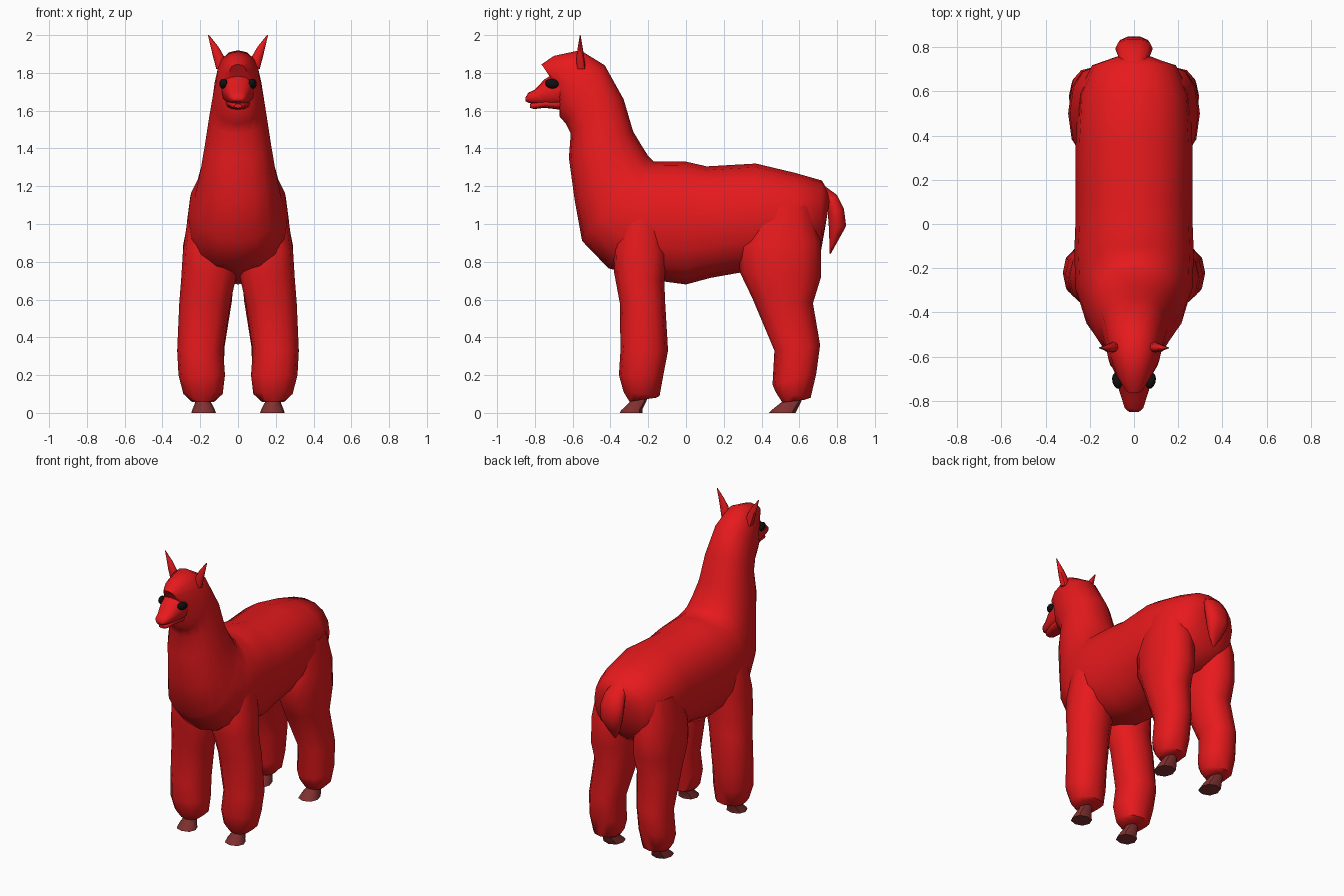
import bpy, bmesh
from math import sin, cos, pi, radians, copysign


def material(name, rgb):
    m = bpy.data.materials.new(name)
    m.diffuse_color = (*rgb, 1)
    return m


RED = material("red_fleece", (0.8, 0.01, 0.012))
DARK = material("dark_hoof", (0.22, 0.03, 0.03))
BLACK = material("black_eye", (0.005, 0.005, 0.005))


def smooth(ob, angle):
    bpy.ops.object.select_all(action='DESELECT')
    ob.select_set(True)
    bpy.context.view_layer.objects.active = ob
    bpy.ops.object.shade_smooth_by_angle(angle=radians(angle))


def power(v, e):
    return copysign(abs(v) ** e, v)


def loft(name, rings, mat, n=12, side=1, e=0.88, angle=50):
    """Each ring: y,z of one outline edge, y,z of the other, half width, centre x."""
    bm = bmesh.new()
    loops = []
    for y1, z1, y2, z2, w, cx in rings:
        loop = []
        for i in range(n):
            a = 2 * pi * i / n
            c, s = power(cos(a), e), power(sin(a), e)
            loop.append(bm.verts.new((side * (cx + w * c),
                                      (y1 + y2) / 2 + (y1 - y2) / 2 * s,
                                      (z1 + z2) / 2 + (z1 - z2) / 2 * s)))
        loops.append(loop)
    for a, b in zip(loops, loops[1:]):
        for i in range(n):
            j = (i + 1) % n
            bm.faces.new((a[i], a[j], b[j], b[i]))
    bm.faces.new(loops[0])
    bm.faces.new(loops[-1])
    bmesh.ops.recalc_face_normals(bm, faces=bm.faces)
    me = bpy.data.meshes.new(name)
    bm.to_mesh(me)
    bm.free()
    me.materials.append(mat)
    ob = bpy.data.objects.new(name, me)
    bpy.context.collection.objects.link(ob)
    smooth(ob, angle)
    return ob


# Torso, neck and woolly head in one sweep from rump to forelock
loft("body", [
    (0.765, 1.15, 0.74, 1.00, 0.08, 0),
    (0.72, 1.23, 0.715, 0.86, 0.19, 0),
    (0.58, 1.27, 0.60, 0.76, 0.252, 0),
    (0.37, 1.32, 0.30, 0.745, 0.265, 0),
    (0.11, 1.305, 0.13, 0.715, 0.265, 0),
    (0.00, 1.33, 0.00, 0.68, 0.265, 0),
    (-0.10, 1.33, -0.15, 0.70, 0.27, 0),
    (-0.17, 1.33, -0.41, 0.765, 0.265, 0),
    (-0.20, 1.36, -0.55, 0.91, 0.23, 0),
    (-0.235, 1.415, -0.59, 1.13, 0.20, 0),
    (-0.28, 1.49, -0.62, 1.35, 0.175, 0),
    (-0.33, 1.66, -0.61, 1.48, 0.152, 0),
    (-0.43, 1.84, -0.635, 1.53, 0.132, 0),
    (-0.56, 1.92, -0.67, 1.57, 0.115, 0),
    (-0.70, 1.89, -0.67, 1.64, 0.08, 0),
    (-0.765, 1.845, -0.70, 1.75, 0.045, 0)], RED, n=16)

# Face: upper muzzle and lower jaw
loft("muzzle", [
    (-0.58, 1.83, -0.58, 1.62, 0.095, 0),
    (-0.68, 1.81, -0.68, 1.62, 0.087, 0),
    (-0.75, 1.765, -0.75, 1.625, 0.068, 0),
    (-0.80, 1.712, -0.80, 1.635, 0.052, 0),
    (-0.835, 1.695, -0.83, 1.64, 0.042, 0),
    (-0.85, 1.67, -0.85, 1.65, 0.022, 0)], RED)
loft("jaw", [
    (-0.62, 1.68, -0.62, 1.60, 0.07, 0),
    (-0.75, 1.66, -0.75, 1.615, 0.052, 0),
    (-0.805, 1.645, -0.805, 1.608, 0.036, 0),
    (-0.825, 1.635, -0.825, 1.615, 0.02, 0)], RED)

# Tail drooping to a point
loft("tail", [
    (0.70, 1.23, 0.69, 1.10, 0.05, 0),
    (0.80, 1.155, 0.735, 1.11, 0.075, 0),
    (0.838, 1.08, 0.748, 1.07, 0.085, 0),
    (0.85, 0.99, 0.755, 0.97, 0.075, 0),
    (0.805, 0.91, 0.758, 0.90, 0.045, 0),
    (0.765, 0.84, 0.76, 0.845, 0.006, 0)], RED, n=10)

# Paired parts: legs, feet, ears and eyes
for side, tag in ((1, "left"), (-1, "right")):
    loft("front_leg_" + tag, [
        (-0.33, 1.08, -0.13, 1.08, 0.09, 0.17),
        (-0.385, 0.86, -0.10, 0.84, 0.135, 0.157),
        (-0.38, 0.74, -0.115, 0.70, 0.145, 0.155),
        (-0.35, 0.58, -0.11, 0.58, 0.135, 0.176),
        (-0.347, 0.33, -0.095, 0.33, 0.122, 0.2),
        (-0.355, 0.20, -0.12, 0.20, 0.123, 0.192),
        (-0.33, 0.11, -0.14, 0.09, 0.104, 0.185),
        (-0.30, 0.06, -0.16, 0.08, 0.07, 0.185)], RED, side=side)
    loft("hind_leg_" + tag, [
        (0.36, 1.08, 0.66, 1.10, 0.08, 0.17),
        (0.28, 0.88, 0.715, 0.90, 0.13, 0.16),
        (0.285, 0.745, 0.715, 0.72, 0.138, 0.16),
        (0.35, 0.61, 0.672, 0.58, 0.128, 0.16),
        (0.468, 0.33, 0.71, 0.36, 0.108, 0.18),
        (0.458, 0.15, 0.69, 0.21, 0.11, 0.185),
        (0.475, 0.11, 0.66, 0.08, 0.095, 0.185),
        (0.51, 0.055, 0.63, 0.07, 0.065, 0.185)], RED, side=side)
    loft("front_foot_" + tag, [
        (-0.285, 0.10, -0.20, 0.10, 0.035, 0.185),
        (-0.295, 0.06, -0.21, 0.06, 0.04, 0.185),
        (-0.345, 0.012, -0.23, 0.02, 0.06, 0.182),
        (-0.35, 0, -0.23, 0, 0.065, 0.182)], DARK, n=8, side=side)
    loft("hind_foot_" + tag, [
        (0.53, 0.10, 0.62, 0.10, 0.035, 0.185),
        (0.51, 0.06, 0.61, 0.06, 0.04, 0.185),
        (0.45, 0.012, 0.59, 0.02, 0.06, 0.182),
        (0.44, 0, 0.58, 0, 0.065, 0.182)], DARK, n=8, side=side)
    loft("ear_" + tag, [
        (-0.58, 1.82, -0.53, 1.82, 0.03, 0.085),
        (-0.58, 1.89, -0.54, 1.89, 0.029, 0.104),
        (-0.572, 1.94, -0.548, 1.94, 0.02, 0.125),
        (-0.562, 2.0, -0.558, 2.0, 0.003, 0.156)], RED, n=8, side=side)
    bpy.ops.mesh.primitive_uv_sphere_add(segments=12, ring_count=8, radius=1,
                                         location=(side * 0.077, -0.71, 1.743))
    eye = bpy.context.object
    eye.name = "eye_" + tag
    eye.scale = (0.021, 0.037, 0.026)
    eye.rotation_euler = (radians(-8), 0, side * radians(-15))
    eye.data.materials.append(BLACK)
    smooth(eye, 60)
